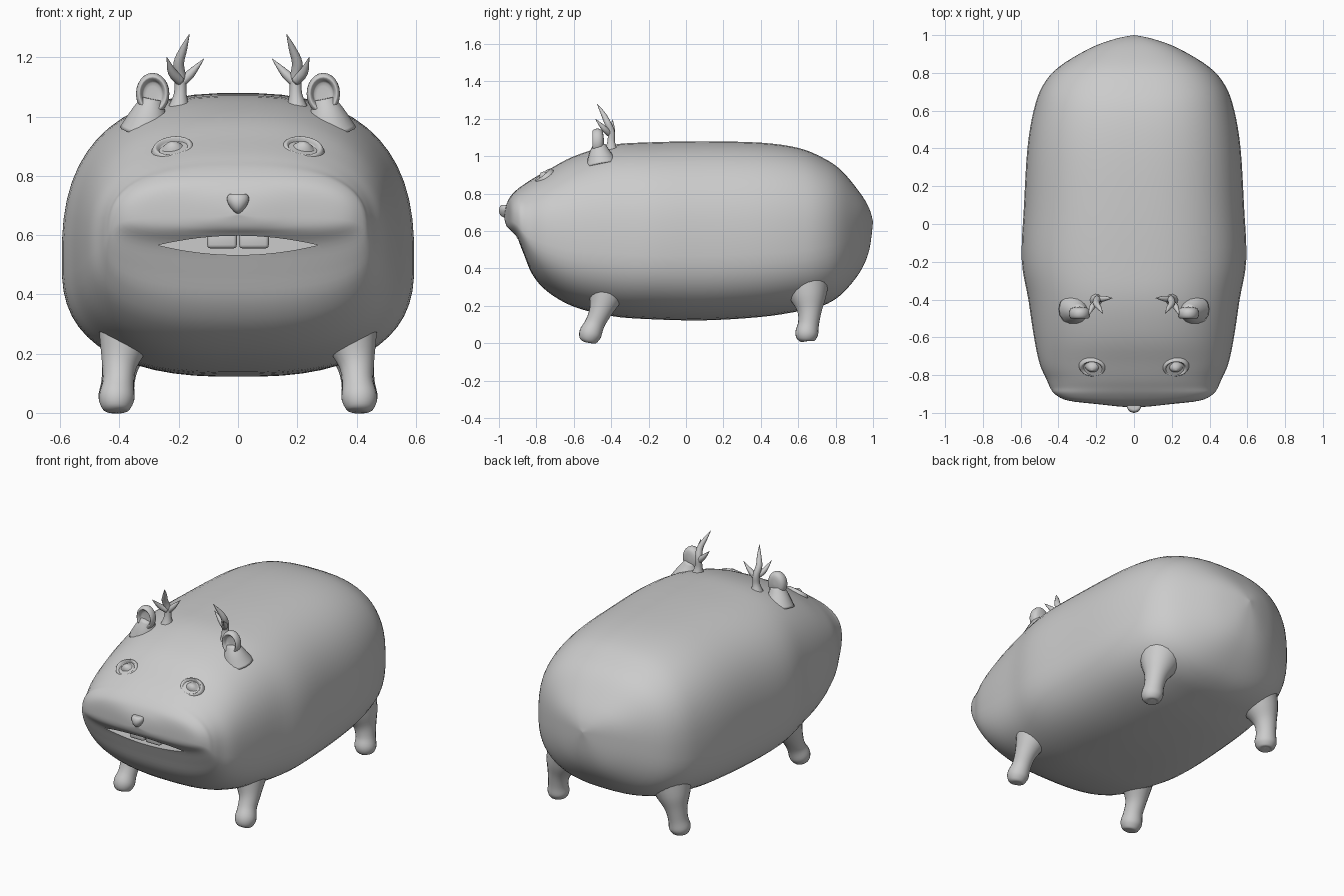
import bpy, bmesh, math
from mathutils import Vector, Matrix

if "Cube" in bpy.data.objects:
    bpy.data.objects.remove(bpy.data.objects["Cube"])


def finish(name, bm, smooth=True):
    bmesh.ops.recalc_face_normals(bm, faces=bm.faces)
    me = bpy.data.meshes.new(name)
    bm.to_mesh(me)
    bm.free()
    for p in me.polygons:
        p.use_smooth = smooth
    ob = bpy.data.objects.new(name, me)
    bpy.context.collection.objects.link(ob)
    return ob


def spline(pts, steps):
    # Catmull-Rom interpolation of tuples of any length
    out = []
    for i in range(len(pts) - 1):
        a, b, c, d = (pts[max(0, min(len(pts) - 1, k))] for k in (i - 1, i, i + 1, i + 2))
        for s in range(steps):
            t = s / steps
            out.append([0.5 * (2 * q + (r - p) * t + (2 * p - 5 * q + 4 * r - u) * t * t
                               + (3 * q - p - 3 * r + u) * t ** 3)
                        for p, q, r, u in zip(a, b, c, d)])
    out.append(list(pts[-1]))
    return out


def skin(bm, rings):
    rows = [[bm.verts.new(co) for co in ring] for ring in rings]
    n = len(rows[0])
    for a, b in zip(rows, rows[1:]):
        for i in range(n):
            j = (i + 1) % n
            bm.faces.new((a[i], a[j], b[j], b[i]))
    bm.faces.new(rows[0])
    bm.faces.new(rows[-1])


def tube(bm, pts, side=1, sides=16, steps=4):
    # round tube through (x, y, z, radius) points
    path = spline(pts, steps)
    cs = [Vector((side * p[0], p[1], p[2])) for p in path]
    rings = []
    for i, c in enumerate(cs):
        d = (cs[min(i + 1, len(cs) - 1)] - cs[max(i - 1, 0)]).normalized()
        u = d.cross(Vector((0, 1, 0))).normalized()
        v = d.cross(u)
        r = max(path[i][3], 0.001)
        rings.append([c + r * (u * math.cos(2 * math.pi * k / sides) + v * math.sin(2 * math.pi * k / sides))
                      for k in range(sides)])
    skin(bm, rings)


def lathe(name, profile, loc, rot, scale):
    # turned shape from (radius, height) points
    bm = bmesh.new()
    skin(bm, [[(max(r, 0.0005) * math.cos(k * math.pi / 12), max(r, 0.0005) * math.sin(k * math.pi / 12), h)
               for k in range(24)] for r, h in spline(profile, 3)])
    ob = finish(name, bm)
    ob.location, ob.rotation_euler, ob.scale = loc, rot, scale
    return ob


# body: stations of y, half width, widest height, top, bottom
stations = [
    (-.972, 0, .67, .67, .67), (-.965, .09, .665, .72, .64), (-.955, .18, .67, .755, .62),
    (-.935, .35, .66, .79, .60), (-.90, .42, .64, .825, .555), (-.865, .445, .60, .85, .47),
    (-.82, .465, .58, .88, .365), (-.74, .50, .56, .925, .275), (-.6, .53, .53, 1.0, .195),
    (-.4, .56, .52, 1.06, .145), (-.19, .595, .51, 1.075, .128), (.1, .583, .51, 1.08, .122),
    (.4, .565, .52, 1.073, .14), (.6, .532, .53, 1.045, .17), (.73, .485, .55, .993, .20),
    (.83, .40, .57, .925, .26), (.93, .235, .62, .805, .38), (.98, .10, .64, .72, .50),
    (1.0, 0, .65, .65, .65)]


def power(v, e):
    return math.copysign(abs(v) ** e, v)


rings = []
for y, w, zc, zt, zb in spline(stations, 4):
    w, up, dn = max(w, .0006), max(zt - zc, .0006), max(zc - zb, .0006)
    ring = []
    for k in range(56):
        a = 2 * math.pi * (k + .5) / 56
        c, s = power(math.cos(a), 2 / 2.6), power(math.sin(a), 2 / 2.6)
        ring.append((w * c, y, zc + s * (up if s > 0 else dn)))
    rings.append(ring)
bm = bmesh.new()
skin(bm, rings)
body = finish("body", bm)

# mouth opening: lens-shaped cutter
xs = [-.27 + .54 * k / 16 for k in range(17)]
lens = [(x, .566 + .032 * (1 - (x / .27) ** 2)) for x in xs]
lens += [(x, .566 - .033 * (1 - (x / .27) ** 2)) for x in reversed(xs[1:-1])]
bm = bmesh.new()
skin(bm, [[(x, y, z) for x, z in lens] for y in (-1.1, -.78)])
cutter = finish("mouth_cutter", bm, False)
cutter.hide_render = True
cutter.hide_viewport = True
cut = body.modifiers.new("mouth", 'BOOLEAN')
cut.operation, cut.object, cut.solver = 'DIFFERENCE', cutter, 'EXACT'

# nose: ball narrowed towards the bottom
bm = bmesh.new()
bmesh.ops.create_uvsphere(bm, u_segments=20, v_segments=14, radius=1)
for v in bm.verts:
    v.co.z = min(v.co.z, .75)
    v.co.x *= .85 + .35 * v.co.z
bmesh.ops.transform(bm, verts=bm.verts, matrix=Matrix.Translation((0, -.967, .71)) @ Matrix.Diagonal((.041, .033, .038, 1)))
finish("nose", bm)

ear_profile = [(0, -.002), (.03, 0), (.037, .015), (.046, .026), (.055, .012), (.055, -.012), (.04, -.03), (0, -.036)]
eye_profile = [(0, .026), (.02, .018), (.042, -.004), (.05, .004), (.059, .012), (.07, .001), (.072, -.03), (0, -.03)]
front_leg = [(.412, -.525, .004, .02), (.412, -.523, .012, .045), (.41, -.512, .05, .06), (.404, -.487, .105, .053),
             (.40, -.46, .165, .06), (.385, -.435, .235, .085), (.36, -.41, .32, .12)]
rear_leg = [(.41, .642, .01, .02), (.41, .642, .016, .045), (.41, .645, .05, .061), (.405, .655, .105, .056),
            (.395, .66, .17, .065), (.375, .655, .24, .095), (.34, .64, .33, .13)]
tines = [
    [(.20, -.40, 1.02, .04), (.195, -.40, 1.075, .022), (.195, -.40, 1.13, .02), (.20, -.42, 1.18, .018),
     (.183, -.445, 1.23, .012), (.164, -.475, 1.278, .001)],
    [(.197, -.40, 1.11, .016), (.16, -.395, 1.145, .015), (.115, -.392, 1.195, .001)],
    [(.195, -.41, 1.12, .016), (.222, -.44, 1.15, .015), (.24, -.485, 1.20, .001)]]

for side, label in ((-1, "left"), (1, "right")):
    # legs
    for part, pts in (("front_leg", front_leg), ("rear_leg", rear_leg)):
        bm = bmesh.new()
        tube(bm, pts, side, 20)
        finish(f"{part}_{label}", bm)
    # antler
    bm = bmesh.new()
    for t in tines:
        tube(bm, t, side, 10)
    finish(f"antler_{label}", bm)
    # ear cup and its base
    lathe(f"ear_{label}", ear_profile, (side * .288, -.474, 1.077), (math.radians(90), 0, 0), (1, 1.25, 1))
    bm = bmesh.new()
    tube(bm, [(.31, -.45, .95, .09), (.30, -.46, 1.01, .062), (.29, -.463, 1.06, .035)], side)
    finish(f"ear_base_{label}", bm)
    # eye with lid rim
    lathe(f"eye_{label}", eye_profile, (side * .22, -.76, .893), (math.radians(38), side * math.radians(8), 0), (1, .82, 1))
    # front tooth
    bm = bmesh.new()
    bmesh.ops.create_cube(bm, size=1)
    bmesh.ops.transform(bm, verts=bm.verts, matrix=Matrix.Translation((side * .054, -.885, .585)) @ Matrix.Diagonal((.1, .04, .06, 1)))
    bmesh.ops.bevel(bm, geom=bm.edges[:], offset=.012, segments=3, affect='EDGES', profile=.5)
    finish(f"tooth_{label}", bm)

# keep the mouth edge crisp
bpy.ops.object.select_all(action='DESELECT')
body.select_set(True)
bpy.context.view_layer.objects.active = body
bpy.ops.object.modifier_apply(modifier="mouth")
bpy.ops.object.shade_smooth_by_angle(angle=math.radians(40))
